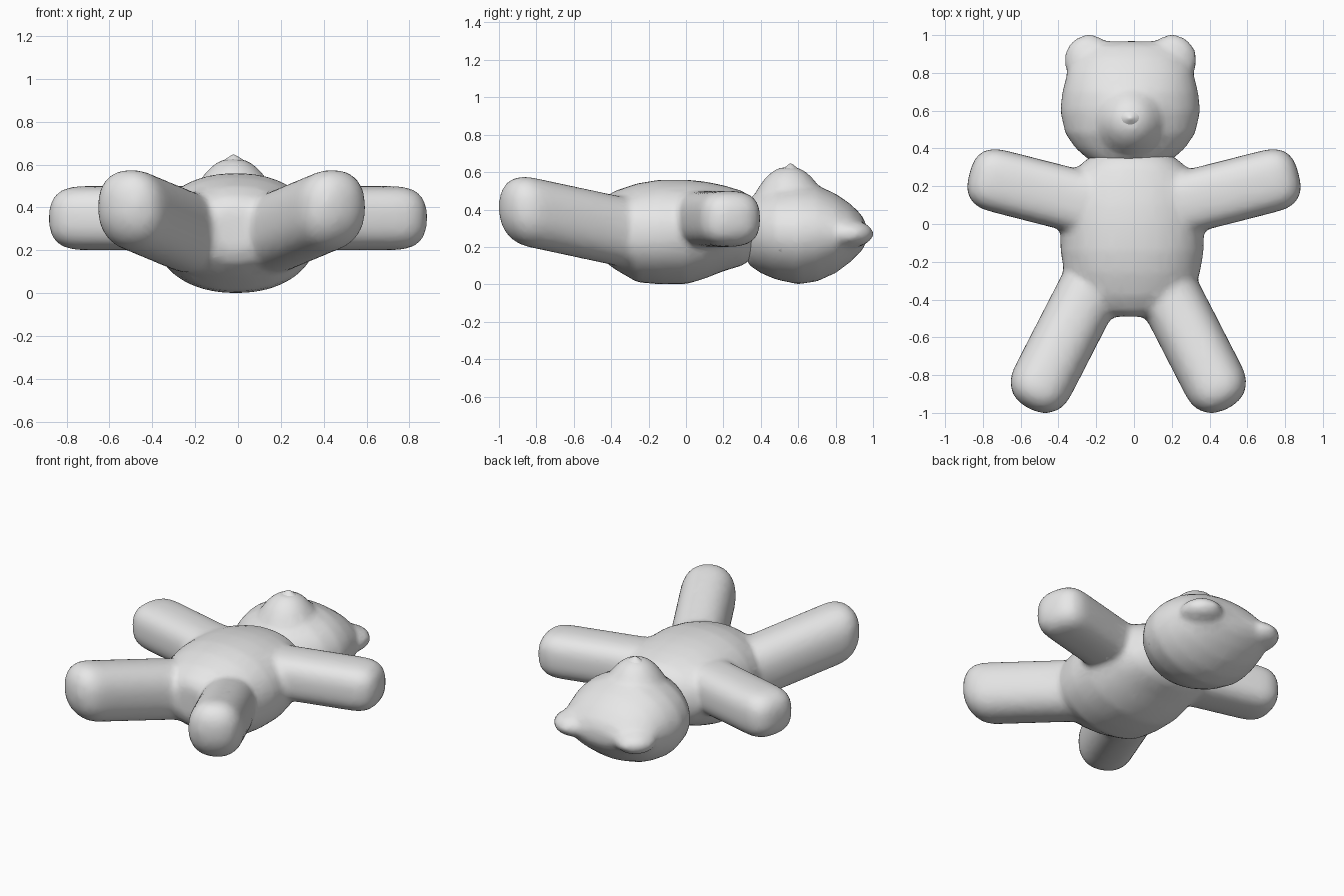
import bpy, bmesh, math
from mathutils import Vector

if "Cube" in bpy.data.objects:
    bpy.data.objects.remove(bpy.data.objects["Cube"], do_unlink=True)

# One plain grey for the whole toy
grey = bpy.data.materials.new("plain grey")
grey.use_nodes = True
grey.diffuse_color = (0.8, 0.8, 0.8, 1)
grey.node_tree.nodes["Principled BSDF"].inputs["Base Color"].default_value = (0.8, 0.8, 0.8, 1)

X, Y, Z = Vector((1, 0, 0)), Vector((0, 1, 0)), Vector((0, 0, 1))


def spow(c, e):
    return math.copysign(abs(c) ** e, c)


def loft(bm, stations, u, v, n=2.0, seg=40):
    """Closed skin through superellipse rings given as (centre, radius_u, radius_v)."""
    rings = []
    for c, ru, rv in stations:
        ring = []
        for i in range(seg):
            a = math.tau * i / seg
            ring.append(bm.verts.new(c + u * ru * spow(math.cos(a), 2 / n)
                                     + v * rv * spow(math.sin(a), 2 / n)))
        rings.append(ring)
    faces = [bm.faces.new(rings[0]), bm.faces.new(rings[-1])]
    for r, s in zip(rings, rings[1:]):
        for i in range(seg):
            j = (i + 1) % seg
            faces.append(bm.faces.new((r[i], r[j], s[j], s[i])))
    bmesh.ops.recalc_face_normals(bm, faces=faces)


def limb(bm, start, end, ru, rv, n):
    """Straight limb with a rounded tip; end is the centre of the tip dome."""
    a, b = Vector(start), Vector(end)
    d = (b - a).normalized()
    u = d.cross(Z).normalized()
    stations = [(a, ru, rv), (b, ru, rv)]
    for k in range(1, 9):
        t = math.radians(86) * k / 8
        stations.append((b + d * ru * math.sin(t) ** (2 / n),
                         ru * math.cos(t) ** (2 / n), rv * math.cos(t) ** (2 / n)))
    loft(bm, stations, u, Z, n)


def ellipsoid(bm, c, rx, ry, rz):
    c = Vector(c)
    rings = [math.radians(-87 + 174 * k / 16) for k in range(17)]
    loft(bm, [(c + Y * ry * math.sin(t), rx * math.cos(t), rz * math.cos(t))
              for t in rings], X, Z)


def along_y(rows, x):
    """Rows of (y, half width, low z, high z) to loft stations."""
    return [(Vector((x, y, (lo + hi) / 2)), w, (hi - lo) / 2) for y, w, lo, hi in rows]


def finish(bm, name, blend=True):
    mesh = bpy.data.meshes.new(name)
    bm.to_mesh(mesh)
    bm.free()
    mesh.materials.append(grey)
    ob = bpy.data.objects.new(name, mesh)
    bpy.context.collection.objects.link(ob)
    if blend:
        # Fuse overlapping parts into one soft skin
        m = ob.modifiers.new("fuse", 'REMESH')
        m.mode = 'VOXEL'
        m.voxel_size = 0.02
        m.use_smooth_shade = True
        m = ob.modifiers.new("soften", 'SMOOTH')
        m.factor = 0.5
        m.iterations = 8
        m = ob.modifiers.new("simplify", 'DECIMATE')
        m.ratio = 0.35
    for p in mesh.polygons:
        p.use_smooth = True
    return ob


# Body: torso with arms and legs
bm = bmesh.new()
torso = [(-0.49, 0.10, 0.20, 0.40), (-0.46, 0.20, 0.14, 0.45), (-0.38, 0.30, 0.08, 0.50),
         (-0.26, 0.36, 0.01, 0.54), (-0.14, 0.38, 0.00, 0.56), (0.00, 0.38, 0.00, 0.56),
         (0.10, 0.37, 0.03, 0.55), (0.20, 0.35, 0.07, 0.53), (0.30, 0.29, 0.10, 0.50),
         (0.36, 0.22, 0.14, 0.46)]
loft(bm, along_y(torso, -0.01), X, Z, 2.15)
for s in (-1, 1):
    limb(bm, (s * 0.22, 0.10, 0.35), (s * 0.71, 0.225, 0.35), 0.167, 0.15, 2.7)
    limb(bm, (s * 0.20 - 0.03, -0.34, 0.28), (s * 0.452 - 0.03, -0.83, 0.385),
         0.168, 0.187, 2.3)
finish(bm, "body")

# Head with muzzle and ears
bm = bmesh.new()
head = [(0.31, 0.12, 0.16, 0.40), (0.34, 0.22, 0.10, 0.46), (0.40, 0.29, 0.06, 0.49),
        (0.48, 0.345, 0.025, 0.525), (0.60, 0.372, 0.00, 0.54), (0.70, 0.36, 0.015, 0.53),
        (0.80, 0.335, 0.06, 0.485), (0.88, 0.29, 0.12, 0.43), (0.94, 0.22, 0.18, 0.37),
        (0.968, 0.12, 0.23, 0.31)]
loft(bm, along_y(head, -0.02), X, Z, 2.0)
muzzle = [(0.40, 0.19), (0.50, 0.175), (0.56, 0.135), (0.60, 0.095), (0.625, 0.05)]
loft(bm, [(Vector((-0.02, 0.55, z)), r, r) for z, r in muzzle], X, Y)
for s in (-1, 1):
    ellipsoid(bm, (s * 0.22 - 0.018, 0.868, 0.27), 0.132, 0.136, 0.075)
finish(bm, "head")

# Small pointed nose on top of the muzzle
bm = bmesh.new()
nose = [(0.58, 0.085), (0.605, 0.07), (0.625, 0.04), (0.64, 0.016), (0.646, 0.004)]
loft(bm, [(Vector((-0.02, 0.56, z)), r, r * 0.8) for z, r in nose], X, Y, seg=20)
finish(bm, "nose", blend=False)
